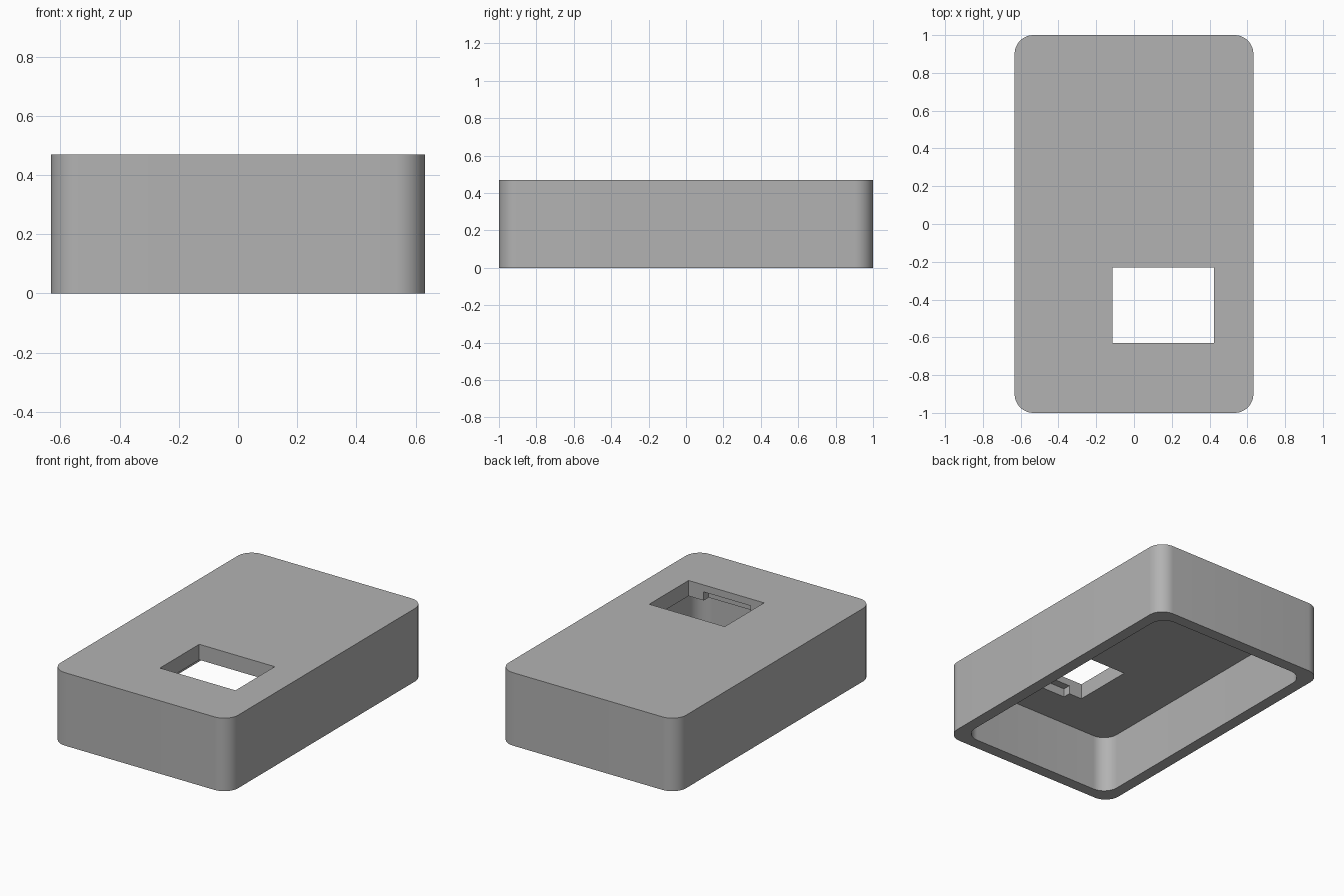
import bpy
import bmesh
import math
from mathutils import Vector

old = bpy.data.objects.get("Cube")
if old:
    bpy.data.objects.remove(old, do_unlink=True)

# Single grey plastic
grey = bpy.data.materials.new("grey_plastic")
grey.use_nodes = True
colour = (0.448, 0.448, 0.448, 1)
grey.diffuse_color = colour
grey.node_tree.nodes["Principled BSDF"].inputs["Base Color"].default_value = colour


def block(name, low, high, radius=0):
    """Box between two corners, with optional rounded upright edges."""
    low, high = Vector(low), Vector(high)
    bm = bmesh.new()
    bmesh.ops.create_cube(bm, size=1)
    bmesh.ops.scale(bm, vec=high - low, verts=bm.verts)
    bmesh.ops.translate(bm, vec=(low + high) / 2, verts=bm.verts)
    if radius:
        upright = [e for e in bm.edges
                   if abs(e.verts[0].co.z - e.verts[1].co.z) > 0.01]
        bmesh.ops.bevel(bm, geom=upright, offset=radius, segments=12,
                        profile=0.5, affect='EDGES')
    mesh = bpy.data.meshes.new(name)
    bm.to_mesh(mesh)
    bm.free()
    mesh.materials.append(grey)
    obj = bpy.data.objects.new(name, mesh)
    bpy.context.collection.objects.link(obj)
    return obj


W, L, H = 0.632, 1.0, 0.47     # half width, half length, height
WALL, CEILING, R = 0.075, 0.37, 0.1

case = block("case_shell", (-W, -L, 0), (W, L, H), R)

cutters = [
    # hollow inside, open at the bottom
    block("cavity_cutter", (WALL - W, WALL - L, -0.1), (W - WALL, L - WALL, CEILING), R),
    # display window
    block("window_cutter", (-0.115, -0.63, 0.3), (0.423, -0.23, 0.6)),
    # shallow clip slot under the front edge of the window
    block("slot_cutter", (-0.02, -0.68, 0.3), (0.315, -0.6, 0.425)),
]

bpy.context.view_layer.objects.active = case
for cutter in cutters:
    mod = case.modifiers.new(cutter.name, 'BOOLEAN')
    mod.operation = 'DIFFERENCE'
    mod.solver = 'EXACT'
    mod.object = cutter
    bpy.ops.object.modifier_apply(modifier=mod.name)
    bpy.data.objects.remove(cutter, do_unlink=True)

# Smooth the rounded corners only
bpy.ops.object.select_all(action='DESELECT')
case.select_set(True)
bpy.ops.object.shade_smooth_by_angle(angle=math.radians(30))
